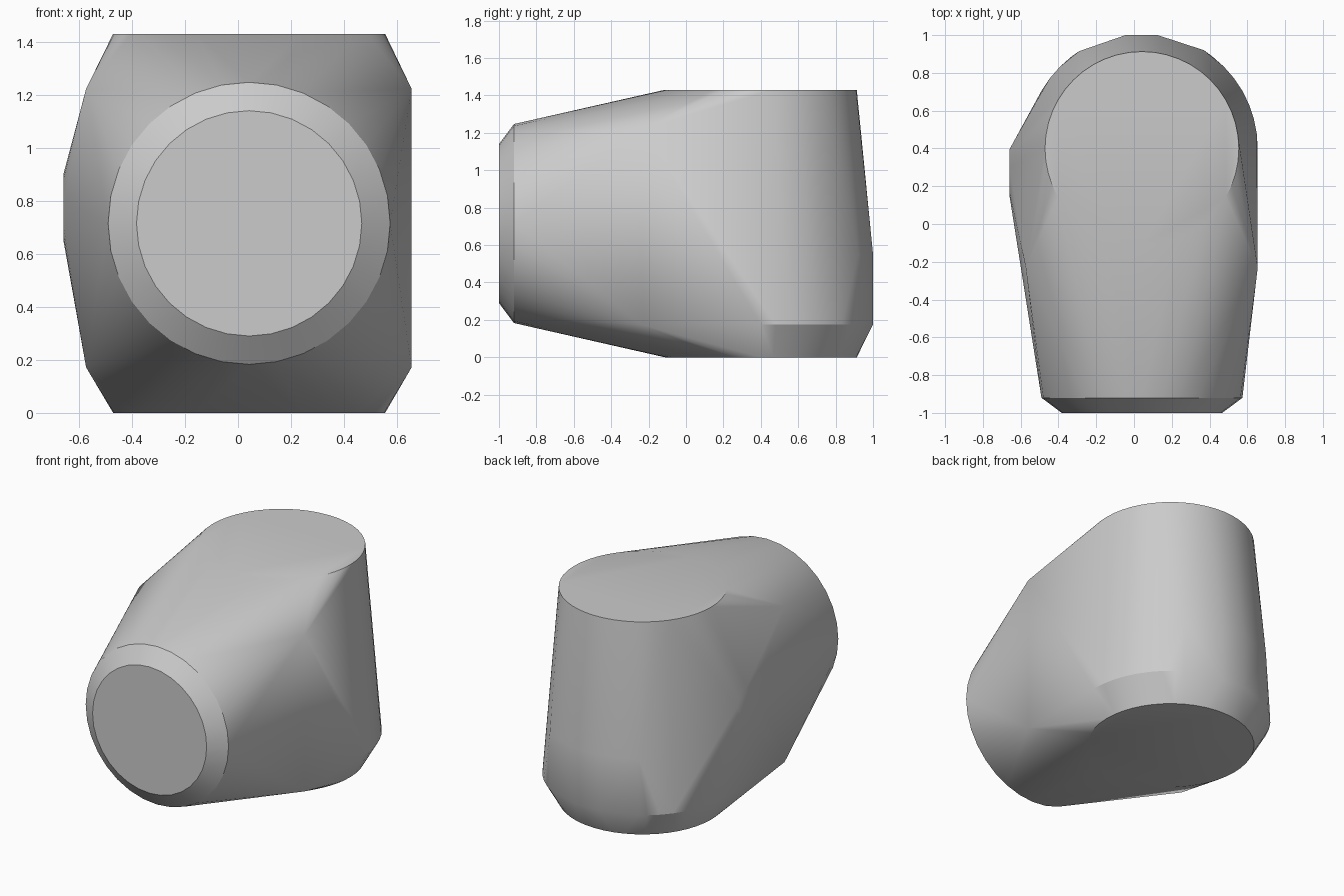
import bpy, bmesh, math

cube = bpy.data.objects.get("Cube")
if cube:
    bpy.data.objects.remove(cube, do_unlink=True)

CX, CY, CZ = 0.042, 0.40, 0.715   # axes of the upright barrel and the front nose
points = []


def flat_ring(z, r, n=48, keep=lambda x, y: True):
    """Horizontal ring around the upright barrel axis."""
    for i in range(n):
        a = 2 * math.pi * i / n
        x, y = CX + r * math.cos(a), CY + r * math.sin(a)
        if keep(x, y):
            points.append((x, y, z))


def nose_ring(y, r, n=32):
    """Vertical ring around the front nose axis."""
    for i in range(n):
        a = 2 * math.pi * i / n
        points.append((CX + r * math.cos(a), y, CZ + r * math.sin(a)))


# Upright barrel: top and bottom caps, plus the wide rim above the bottom bevel
flat_ring(1.43, 0.513)
flat_ring(0.0, 0.513)
flat_ring(0.175, 0.613, keep=lambda x, y: y < 0.91)

# Front nose with its chamfer
nose_ring(-1.0, 0.425)
nose_ring(-0.92, 0.532)

# Shoulder corners
for x in (CX - 0.615, CX + 0.613):
    for z in (0.172, 1.222):
        points.append((x, -0.23, z))

# Faceted back plate
for z in (0.175, 0.55):
    for x, y in ((-0.29, 0.915), (-0.045, 1.0), (0.125, 1.0), (0.37, 0.92)):
        points.append((x, y, z))

# Round boss on the right side
for i in range(16):
    a = 2 * math.pi * (i + 0.5) / 16
    points.append((-0.658, 0.27 + 0.13 * math.cos(a), 0.775 + 0.13 * math.sin(a)))

# Wrap all sections in one taut shell
bm = bmesh.new()
for p in points:
    bm.verts.new(p)
hull = bmesh.ops.convex_hull(bm, input=bm.verts[:])
loose = {g for g in hull["geom_interior"] + hull["geom_unused"]
         if isinstance(g, bmesh.types.BMVert)}
bmesh.ops.delete(bm, geom=list(loose), context="VERTS")
bmesh.ops.dissolve_limit(bm, angle_limit=math.radians(0.3),
                         verts=bm.verts[:], edges=bm.edges[:])
bmesh.ops.recalc_face_normals(bm, faces=bm.faces[:])
mesh = bpy.data.meshes.new("housing")
bm.to_mesh(mesh)
bm.free()

housing = bpy.data.objects.new("housing", mesh)
bpy.context.collection.objects.link(housing)

# Plain grey material
grey = bpy.data.materials.new("light grey")
grey.use_nodes = True
colour = (0.6, 0.6, 0.6, 1.0)
grey.diffuse_color = colour
grey.node_tree.nodes["Principled BSDF"].inputs["Base Color"].default_value = colour
mesh.materials.append(grey)

# Smooth the curved walls and keep the rims sharp
bpy.ops.object.select_all(action="DESELECT")
housing.select_set(True)
bpy.context.view_layer.objects.active = housing
bpy.ops.object.shade_smooth_by_angle(angle=math.radians(30))
